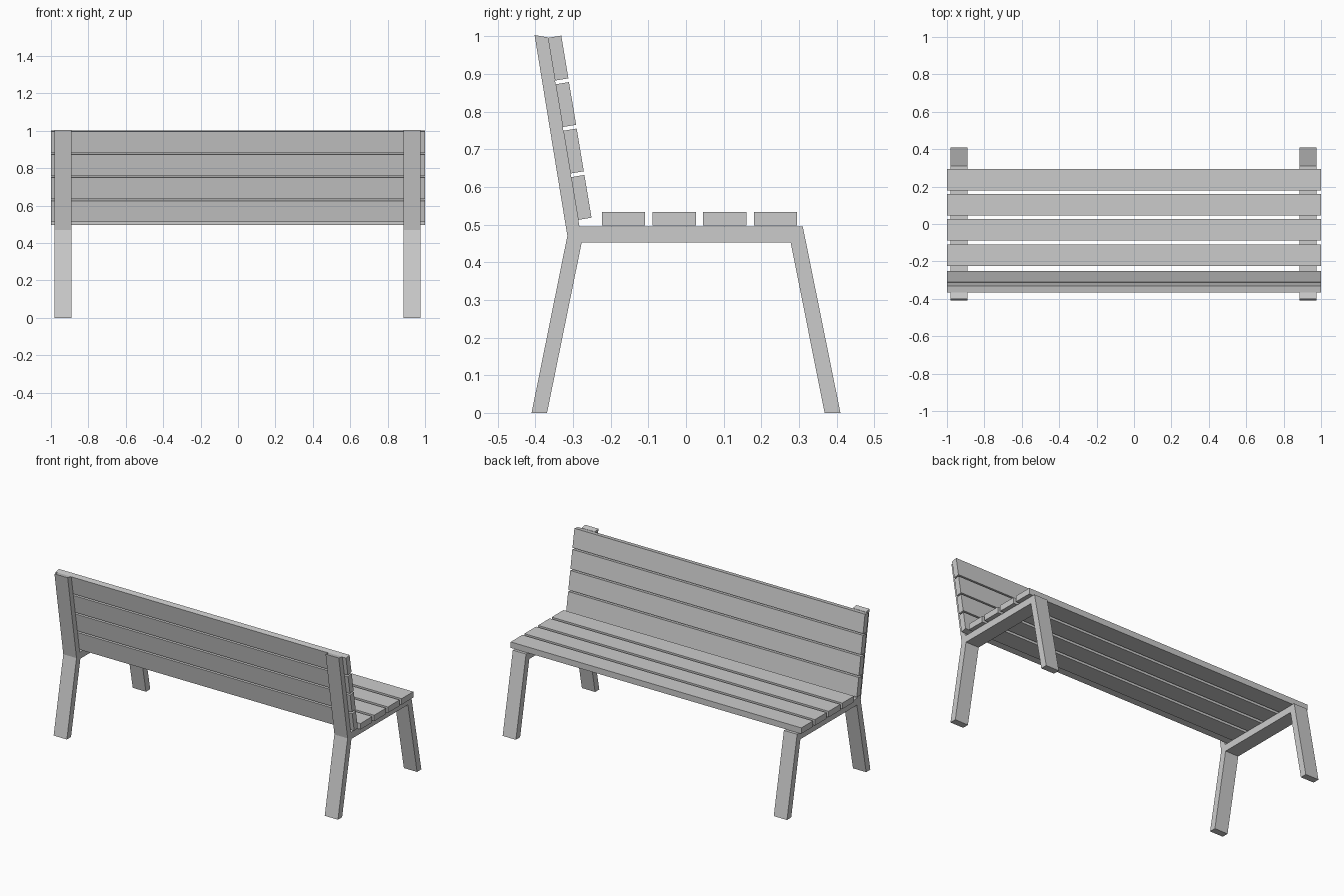
import bpy, math

if "Cube" in bpy.data.objects:
    bpy.data.objects.remove(bpy.data.objects["Cube"])


def prism(name, profile, x0, x1):
    """Extrude a (y, z) outline, listed counter-clockwise seen from +x, along x."""
    n = len(profile)
    verts = [(x, y, z) for x in (x0, x1) for y, z in profile]
    faces = [tuple(reversed(range(n))), tuple(range(n, 2 * n))]
    faces += [(i, (i + 1) % n, n + (i + 1) % n, n + i) for i in range(n)]
    mesh = bpy.data.meshes.new(name)
    mesh.from_pydata(verts, [], faces)
    obj = bpy.data.objects.new(name, mesh)
    bpy.context.collection.objects.link(obj)
    return obj


def slat(name, y, z, width, thick, tilt):
    """Full-length board centred at (y, z); its width runs along the tilt angle."""
    c, s = math.cos(tilt), math.sin(tilt)
    corners = [(-1, -1), (1, -1), (1, 1), (-1, 1)]
    pts = [(y + a * width / 2 * c - b * thick / 2 * s,
            z + a * width / 2 * s + b * thick / 2 * c) for a, b in corners]
    return prism(name, pts, -1.0, 1.0)


# Side frames: legs, seat rail and back upright in one outline
frame = [(-0.41, 0), (-0.369, 0), (-0.277, 0.452), (0.278, 0.452),
         (0.368, 0), (0.41, 0), (0.31, 0.495), (-0.283, 0.495),
         (-0.367, 0.997), (-0.402, 1.003), (-0.315, 0.47)]
prism("left_frame", frame, -0.982, -0.891)
prism("right_frame", frame, 0.884, 0.975)

# Seat slats
for i in range(4):
    slat(f"seat_slat_{i + 1}", -0.166 + i * 0.1345, 0.5155, 0.115, 0.037, 0)

# Backrest slats, stepped up the leaning upright
lean = math.radians(90 + 9.5)
for i in range(4):
    slat(f"back_slat_{i + 1}", -0.278 - i * 0.0205, 0.572 + i * 0.1233,
         0.115, 0.036, lean)
